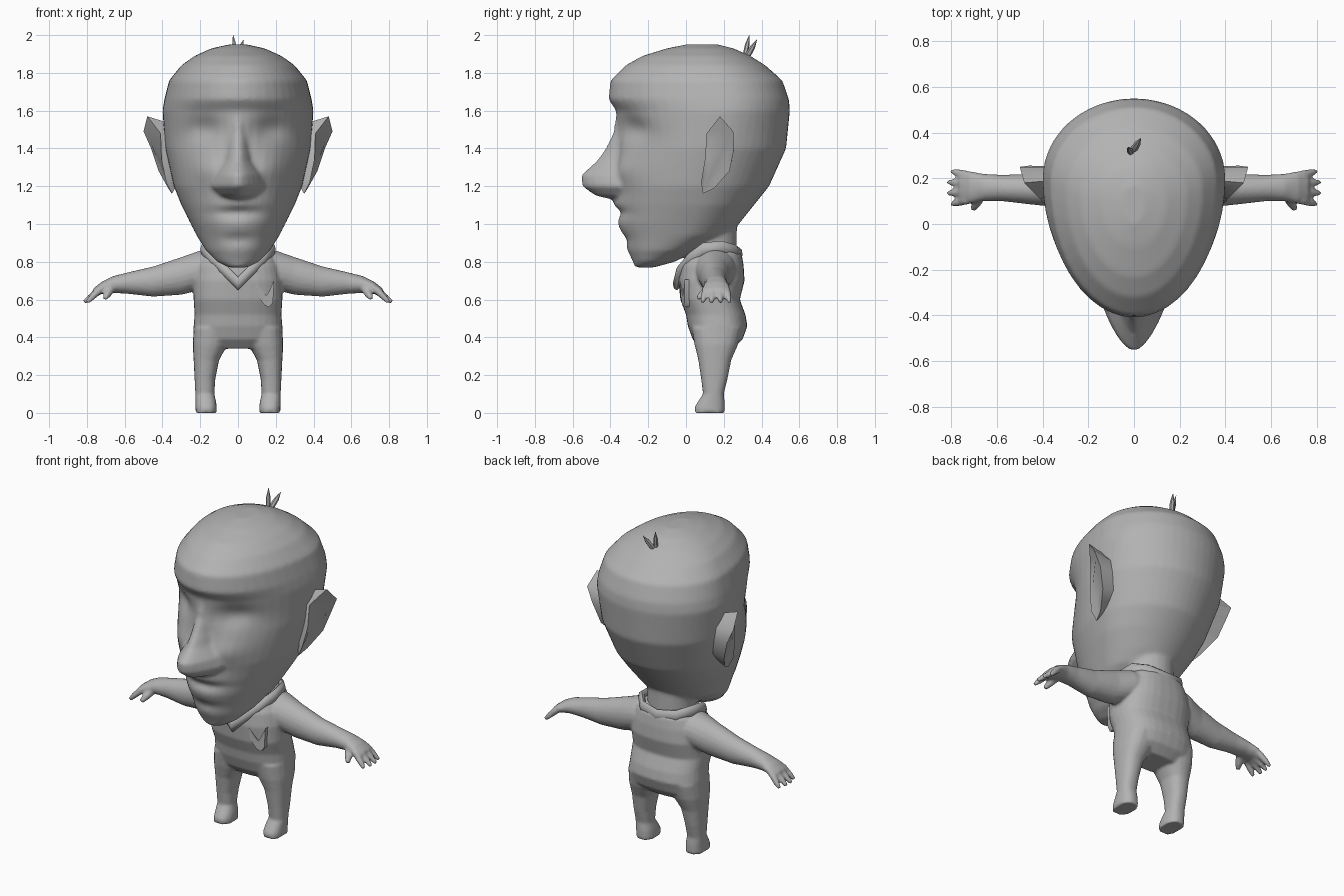
import bpy
import bmesh
import math
from mathutils import Vector

default_cube = bpy.data.objects.get("Cube")
if default_cube:
    bpy.data.objects.remove(default_cube, do_unlink=True)

clay = bpy.data.materials.new("clay_grey")
clay.use_nodes = True
clay.diffuse_color = (0.45, 0.45, 0.45, 1)
clay.node_tree.nodes["Principled BSDF"].inputs["Base Color"].default_value = clay.diffuse_color


def loft(bm, rings):
    """Skin a list of equal-length point rings and cap both ends."""
    loops = [[bm.verts.new(point) for point in ring] for ring in rings]
    count = len(loops[0])
    for lower, upper in zip(loops, loops[1:]):
        for i in range(count):
            j = (i + 1) % count
            bm.faces.new((lower[i], lower[j], upper[j], upper[i]))
    bm.faces.new(loops[0][::-1])
    bm.faces.new(loops[-1])


def oval(lo_a, hi_a, lo_b, hi_b, sides=20, power=1.0):
    """Rounded outline filling a rectangle, as pairs of coordinates."""
    outline = []
    for i in range(sides):
        angle = math.tau * i / sides
        c, s = math.cos(angle), math.sin(angle)
        a = math.copysign(abs(c) ** power, c)
        b = math.copysign(abs(s) ** power, s)
        outline.append(((lo_a + hi_a) / 2 + a * (hi_a - lo_a) / 2,
                        (lo_b + hi_b) / 2 + b * (hi_b - lo_b) / 2))
    return outline


def spike(bm, base, tip, radius, tip_radius, sides=8):
    """Tapered cylinder between two points."""
    base, tip = Vector(base), Vector(tip)
    turn = (tip - base).to_track_quat("Z", "Y")
    rings = []
    for share, size in ((0, radius), (0.6, radius * 0.85), (1, tip_radius)):
        middle = base.lerp(tip, share)
        rings.append([middle + turn @ Vector((a, b, 0))
                      for a, b in oval(-size, size, -size, size, sides)])
    loft(bm, rings)


def finish(bm, name, voxel=0.0, smoothing=3):
    """Make the object; optionally fuse its pieces into one skin."""
    bmesh.ops.recalc_face_normals(bm, faces=bm.faces)
    mesh = bpy.data.meshes.new(name)
    bm.to_mesh(mesh)
    bm.free()
    mesh.materials.append(clay)
    obj = bpy.data.objects.new(name, mesh)
    bpy.context.collection.objects.link(obj)
    bpy.ops.object.select_all(action="DESELECT")
    bpy.context.view_layer.objects.active = obj
    obj.select_set(True)
    if voxel:
        fuse = obj.modifiers.new("fuse", "REMESH")
        fuse.mode = "VOXEL"
        fuse.voxel_size = voxel
        soften = obj.modifiers.new("soften", "SMOOTH")
        soften.iterations = smoothing
        bpy.ops.object.modifier_apply(modifier=fuse.name)
        bpy.ops.object.modifier_apply(modifier=soften.name)
        bpy.ops.object.shade_smooth()
    else:
        bpy.ops.object.shade_smooth_by_angle(angle=math.radians(50))
    return obj


# Head sections: height, half width, front, widest point, back
HEAD = [
    (0.77, 0.05, -0.27, -0.22, -0.17), (0.80, 0.11, -0.28, -0.18, -0.06),
    (0.86, 0.17, -0.31, -0.1, 0.06), (0.94, 0.22, -0.34, 0, 0.22),
    (1.0, 0.25, -0.36, 0.03, 0.28), (1.1, 0.3, -0.37, 0.08, 0.36),
    (1.2, 0.34, -0.37, 0.1, 0.44), (1.4, 0.385, -0.36, 0.16, 0.53),
    (1.6, 0.4, -0.37, 0.2, 0.55), (1.66, 0.39, -0.41, 0.2, 0.545),
    (1.76, 0.365, -0.4, 0.18, 0.51), (1.84, 0.3, -0.32, 0.15, 0.42),
    (1.89, 0.23, -0.23, 0.12, 0.34), (1.93, 0.14, -0.1, 0.1, 0.25),
    (1.95, 0.05, 0, 0.1, 0.17),
]

# Face sculpting: push back, across, up, across spread, up spread
FACE = [
    (0.06, 0.18, 1.5, 0.09, 0.07),       # eye sockets
    (0.03, 0.3, 1.45, 0.08, 0.1),        # temples
    (-0.03, 0.16, 1.28, 0.09, 0.07),     # cheeks
    (0.03, 0.0, 1.06, 0.13, 0.022),      # mouth
    (-0.015, 0.0, 1.11, 0.1, 0.03),      # upper lip
    (0.02, 0.0, 0.92, 0.1, 0.03),        # chin crease
]


def head_ring(z, width, front, middle, back):
    ring = []
    for i in range(48):
        angle = math.tau * i / 48
        x, s = width * math.cos(angle), math.sin(angle)
        y = middle + s * ((back - middle) if s > 0 else (middle - front))
        if s < 0:
            for push, cx, cz, sx, sz in FACE:
                y -= push * s * math.exp(-((abs(x) - cx) / sx) ** 2 - ((z - cz) / sz) ** 2)
        ring.append((x, y, z))
    return ring


head = bmesh.new()
rings = []
for low, high in zip(HEAD, HEAD[1:]):
    steps = max(1, round((high[0] - low[0]) / 0.02))
    for k in range(steps):
        rings.append(head_ring(*(a + (b - a) * k / steps for a, b in zip(low, high))))
rings.append(head_ring(*HEAD[-1]))
loft(head, rings)

# Nose: height, half width, front
NOSE = [(1.13, 0.07, -0.39), (1.15, 0.11, -0.48), (1.2, 0.155, -0.55), (1.26, 0.135, -0.555),
        (1.33, 0.085, -0.475), (1.4, 0.07, -0.425), (1.48, 0.06, -0.385), (1.58, 0.06, -0.37)]
nose_rings = []
for z, w, front in NOSE:
    ring = []
    for a, b in oval(-1, 1, -1, 1, 24):
        taper = 1 - 0.35 * max(0, -b)
        ring.append((a * w * taper, -0.31 + b * (-0.31 - front if b < 0 else 0.1), z))
    nose_rings.append(ring)
loft(head, nose_rings)

# Neck
loft(head, [[(x, y, z) for x, y in oval(-0.14, 0.14, 0, 0.27)] for z in (0.8, 1.04)])
finish(head, "head", 0.013, 4)

# Ears: outer rim, tucked into the head at the root
RIM = [(0.48, 0.18, 1.57), (0.5, 0.25, 1.49), (0.46, 0.255, 1.4), (0.42, 0.23, 1.28),
       (0.37, 0.15, 1.19), (0.35, 0.09, 1.16), (0.38, 0.08, 1.22), (0.405, 0.1, 1.34),
       (0.41, 0.11, 1.48)]
for side, label in ((1, "left_ear"), (-1, "right_ear")):
    ear = bmesh.new()
    centre = Vector((0.41, 0.17, 1.37))
    rim = [Vector(p) for p in RIM]
    root = [Vector((0.32, p.y * 0.8 + 0.05, 1.37 + (p.z - 1.37) * 0.75)) for p in rim]
    hollow = [p.lerp(centre, 0.35) for p in rim]
    loft(ear, [[(p.x * side, p.y, p.z) for p in ring] for ring in (root, rim, hollow)])
    finish(ear, label)

# Hair tuft
tuft = bmesh.new()
spike(tuft, (-0.012, 0.31, 1.88), (-0.026, 0.335, 2.0), 0.014, 0.001, 6)
spike(tuft, (-0.005, 0.32, 1.88), (0.03, 0.375, 1.975), 0.016, 0.001, 6)
finish(tuft, "hair_tuft")

# Torso: height, half width, front, back
TORSO = [(0.34, 0.17, 0.08, 0.25), (0.39, 0.235, 0.035, 0.3), (0.46, 0.235, 0.01, 0.325),
         (0.52, 0.23, 0, 0.315), (0.6, 0.235, -0.03, 0.285), (0.7, 0.235, -0.04, 0.31),
         (0.78, 0.22, -0.03, 0.305), (0.84, 0.19, 0, 0.295), (0.88, 0.15, 0.04, 0.26)]
body = bmesh.new()
loft(body, [[(x, y, z) for x, y in oval(-w, w, front, back, 32, 0.8)]
            for z, w, front, back in TORSO])

# Legs: height, inner, outer, front, back
LEG = [(0.45, 0.02, 0.235, 0.03, 0.3), (0.36, 0.055, 0.24, 0.045, 0.275),
       (0.28, 0.1, 0.235, 0.065, 0.24), (0.18, 0.12, 0.23, 0.08, 0.22),
       (0.1, 0.125, 0.226, 0.09, 0.2), (0.055, 0.115, 0.225, 0.06, 0.205),
       (0.03, 0.112, 0.225, 0.045, 0.205), (0, 0.112, 0.225, 0.045, 0.205)]
# Arms: distance out, bottom, top, front, back
ARM = [(0.1, 0.67, 0.87, 0.04, 0.27), (0.2, 0.65, 0.86, 0.05, 0.26),
       (0.3, 0.625, 0.825, 0.07, 0.235), (0.45, 0.615, 0.775, 0.085, 0.22),
       (0.58, 0.63, 0.745, 0.1, 0.215), (0.66, 0.635, 0.725, 0.1, 0.22),
       (0.72, 0.63, 0.695, 0.088, 0.232), (0.765, 0.61, 0.66, 0.095, 0.225)]
for side in (1, -1):
    loft(body, [[(x * side, y, z) for x, y in oval(*box, 20, 0.85)] for z, *box in LEG])
    loft(body, [[(x * side, y, z) for z, y in oval(*box)] for x, *box in ARM])
    for finger in range(4):
        y = 0.105 + 0.036 * finger
        reach = 0.815 if finger in (1, 2) else 0.8
        spike(body, (0.73 * side, y, 0.655),
              (reach * side, y + (finger - 1.5) * 0.012, 0.585), 0.021, 0.011)
    spike(body, (0.67 * side, 0.13, 0.665), (0.705 * side, 0.062, 0.605), 0.026, 0.013)
finish(body, "body", 0.009)

# Collar: flattened tube around the neck, dipping to a point in front
half = [(0.06, -0.035, 0.745), (0.13, 0.015, 0.81), (0.18, 0.09, 0.865),
        (0.17, 0.19, 0.875), (0.11, 0.26, 0.855)]
path = [(0, -0.05, 0.685)] + half + [(0, 0.28, 0.84)] + [(-x, y, z) for x, y, z in half[::-1]]
collar = bmesh.new()
hub = Vector((0, 0.13, 0))
loops = []
for p in map(Vector, path):
    out = Vector((p.x, p.y - hub.y, 0)).normalized()
    loops.append([collar.verts.new(p + out * a + Vector((0, 0, b)))
                  for a, b in oval(-0.02, 0.02, -0.036, 0.036, 8)])
for i, loop in enumerate(loops):
    following = loops[(i + 1) % len(loops)]
    for j in range(8):
        k = (j + 1) % 8
        collar.faces.new((loop[j], loop[k], following[k], following[j]))
finish(collar, "collar")

# Forked pocket handkerchief on the left chest
CLOTH = [(0.095, 0.695), (0.105, 0.62), (0.14, 0.57), (0.165, 0.56), (0.185, 0.585),
         (0.192, 0.705), (0.165, 0.645), (0.15, 0.62), (0.13, 0.645)]
cloth = bmesh.new()
loft(cloth, [[(x, y + x * 0.25, z) for x, z in CLOTH] for y in (-0.055, 0.0)])
finish(cloth, "pocket_handkerchief")
